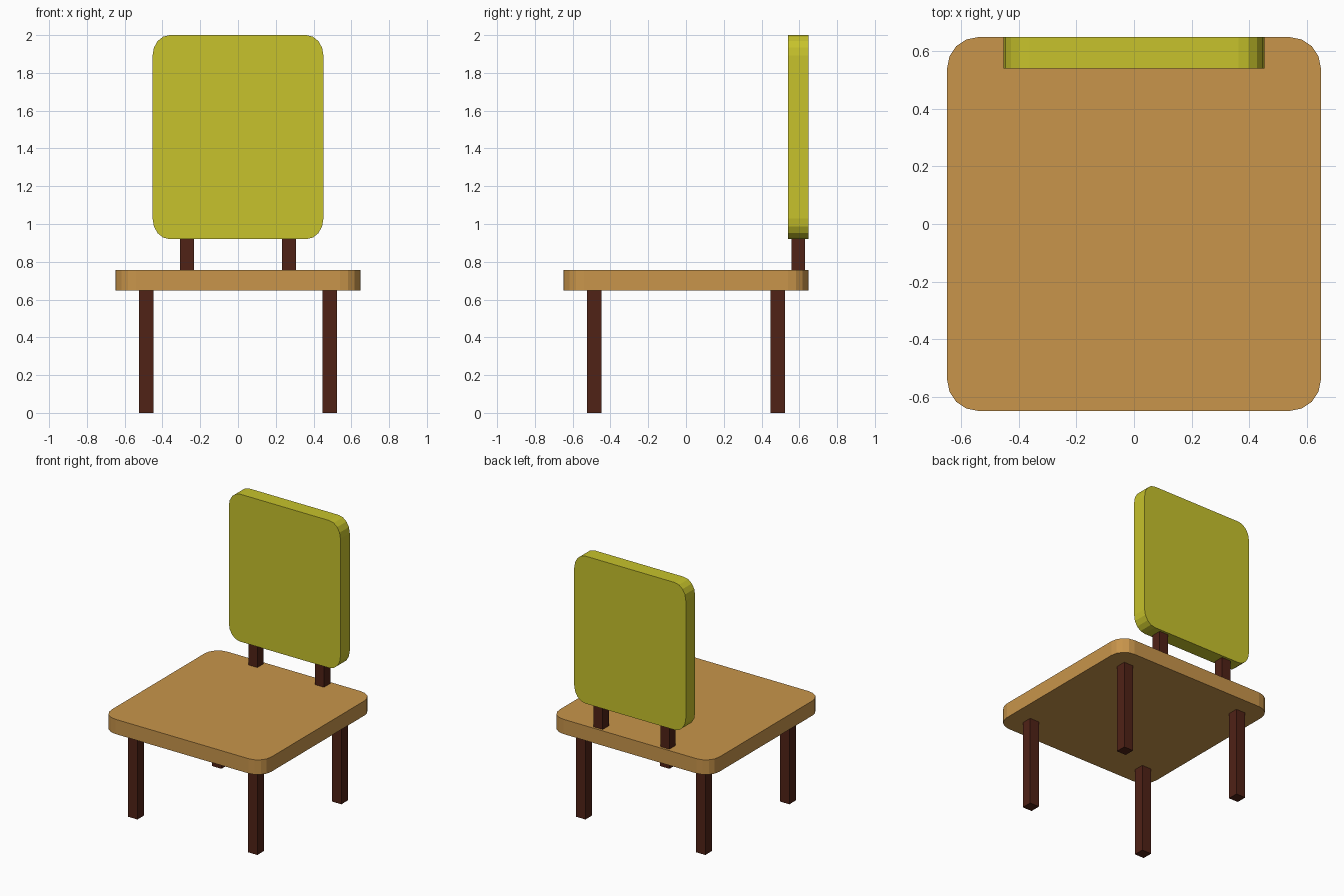
import bpy, bmesh, math
from mathutils import Matrix

if "Cube" in bpy.data.objects:
    bpy.data.objects.remove(bpy.data.objects["Cube"])


def material(name, color):
    m = bpy.data.materials.new(name)
    m.diffuse_color = color
    m.use_nodes = True
    m.node_tree.nodes["Principled BSDF"].inputs["Base Color"].default_value = m.diffuse_color
    return m


WOOD = material("light_wood", (0.58, 0.30, 0.07, 1))
YELLOW = material("yellow", (0.57, 0.54, 0.025, 1))
DARK = material("dark_wood", (0.08, 0.016, 0.008, 1))


def finish(bm, name, mat, location):
    bmesh.ops.recalc_face_normals(bm, faces=bm.faces)
    mesh = bpy.data.meshes.new(name)
    bm.to_mesh(mesh)
    bm.free()
    mesh.materials.append(mat)
    obj = bpy.data.objects.new(name, mesh)
    obj.location = location
    bpy.context.collection.objects.link(obj)
    return obj


def rounded_slab(name, mat, location, size, radii, upright=False, segments=4):
    """Rounded rectangle outline extruded to a flat board."""
    w, h, t = size
    rx, ry = radii
    bm = bmesh.new()
    outline = []
    for k, (sx, sy) in enumerate([(1, 1), (-1, 1), (-1, -1), (1, -1)]):
        for i in range(segments + 1):
            a = math.pi / 2 * (k + i / segments)
            outline.append(bm.verts.new((sx * (w / 2 - rx) + rx * math.cos(a),
                                         sy * (h / 2 - ry) + ry * math.sin(a), -t / 2)))
    face = bm.faces.new(outline)
    new = bmesh.ops.extrude_face_region(bm, geom=[face], use_keep_orig=True)["geom"]
    bmesh.ops.translate(bm, vec=(0, 0, t),
                        verts=[v for v in new if isinstance(v, bmesh.types.BMVert)])
    if upright:
        bm.transform(Matrix.Rotation(math.pi / 2, 4, 'X'))
    return finish(bm, name, mat, location)


def post(name, x, y, z0, z1, width=0.076):
    bm = bmesh.new()
    bmesh.ops.create_cube(bm, size=1)
    bmesh.ops.scale(bm, vec=(width, width, z1 - z0), verts=bm.verts)
    return finish(bm, name, DARK, (x, y, (z0 + z1) / 2))


# Seat and backrest boards
rounded_slab("seat", WOOD, (0, 0, 0.703), (1.296, 1.296, 0.108), (0.108, 0.108))
rounded_slab("backrest", YELLOW, (0, 0.594, 1.46), (0.904, 1.08, 0.108), (0.09, 0.108), upright=True)

# Legs and backrest supports
for side, s in (("left", -1), ("right", 1)):
    post(f"front_{side}_leg", s * 0.486, -0.486, 0, 0.649)
    post(f"back_{side}_leg", s * 0.486, 0.486, 0, 0.649)
    post(f"{side}_back_support", s * 0.27, 0.594, 0.757, 0.92, 0.073)
